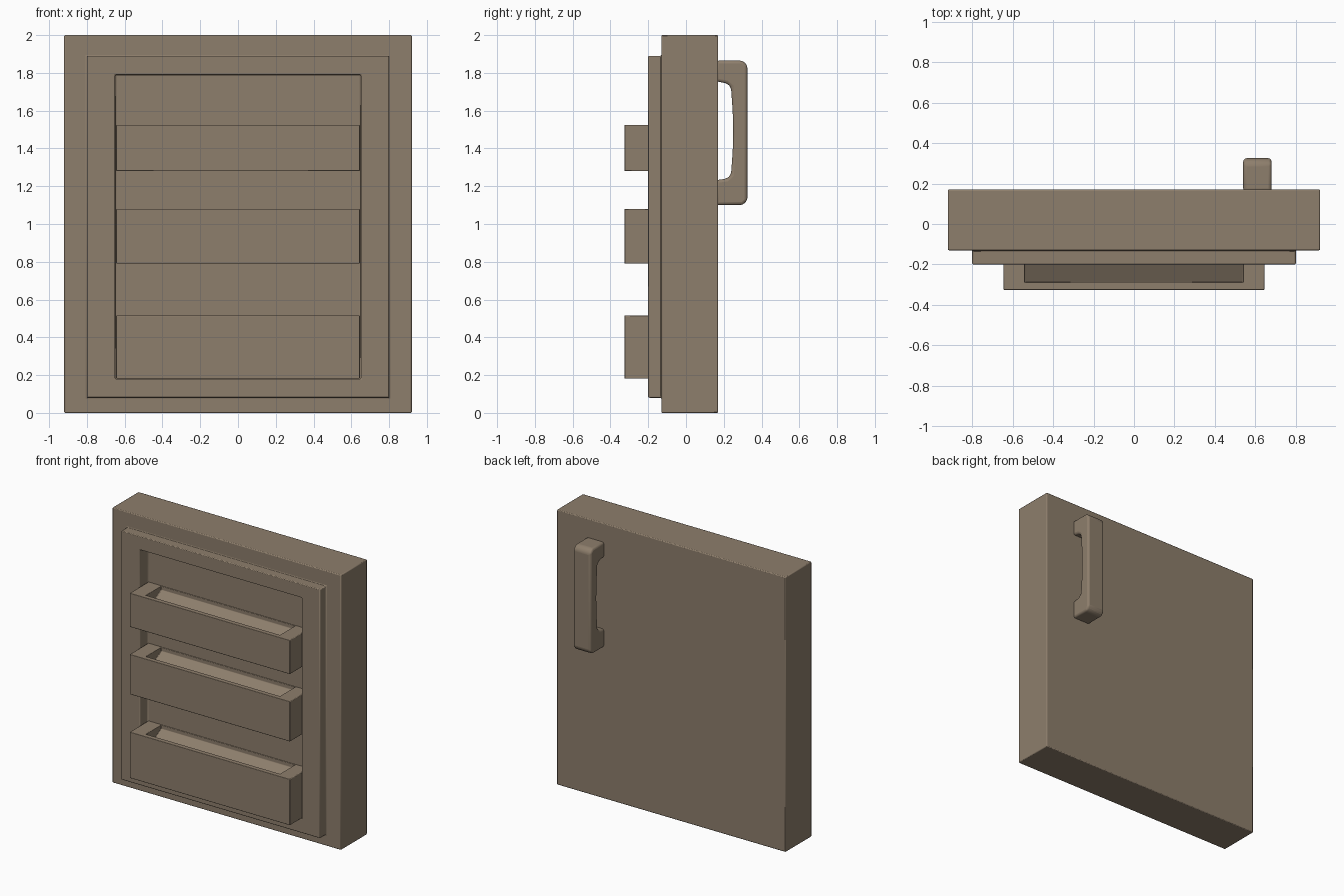
import bpy, bmesh

if "Cube" in bpy.data.objects:
    bpy.data.objects.remove(bpy.data.objects["Cube"])


def loft(name, rings, bevel, segments=2):
    """Skin a list of equal-length point rings and cap both ends."""
    bm = bmesh.new()
    loops = [[bm.verts.new(p) for p in ring] for ring in rings]
    n = len(loops[0])
    for a, b in zip(loops, loops[1:]):
        for i in range(n):
            j = (i + 1) % n
            bm.faces.new((a[i], a[j], b[j], b[i]))
    bm.faces.new(loops[0])
    bm.faces.new(loops[-1])
    bmesh.ops.recalc_face_normals(bm, faces=bm.faces)
    mesh = bpy.data.meshes.new(name)
    bm.to_mesh(mesh)
    bm.free()
    obj = bpy.data.objects.new(name, mesh)
    bpy.context.collection.objects.link(obj)
    mod = obj.modifiers.new("rounded_edges", 'BEVEL')
    mod.width = bevel
    mod.segments = segments
    mod.limit_method = 'ANGLE'
    bpy.ops.object.select_all(action='DESELECT')
    obj.select_set(True)
    bpy.context.view_layer.objects.active = obj
    bpy.ops.object.shade_smooth_by_angle()
    mat = obj.data.materials
    mat.append(paint)
    return obj


def rect_xz(half, z0, z1, y):
    return [(-half, y, z0), (half, y, z0), (half, y, z1), (-half, y, z1)]


def rect_xy(half, y0, y1, z0, z1):
    return [(-half, y0, z0), (half, y0, z0), (half, y1, z1), (-half, y1, z1)]


paint = bpy.data.materials.new("warm_taupe")
paint.diffuse_color = (0.27, 0.21, 0.15, 1)
paint.use_nodes = True
paint.node_tree.nodes["Principled BSDF"].inputs["Base Color"].default_value = paint.diffuse_color

# Door slab with raised liner frame and recessed panel
loft("door", [
    rect_xz(0.92, 0, 2, 0.17),
    rect_xz(0.92, 0, 2, -0.13),
    rect_xz(0.80, 0.08, 1.89, -0.13),
    rect_xz(0.80, 0.08, 1.89, -0.20),
    rect_xz(0.65, 0.18, 1.79, -0.20),
    rect_xz(0.65, 0.18, 1.79, -0.11),
], 0.006)

# Shelf bins with pockets whose floors rise toward the door
for label, z0, z1 in (("upper", 1.28, 1.525), ("middle", 0.79, 1.08), ("lower", 0.181, 0.515)):
    loft(label + "_bin", [
        rect_xy(0.645, -0.325, -0.105, z0, z0),
        rect_xy(0.645, -0.325, -0.105, z1, z1),
        rect_xy(0.54, -0.29, -0.112, z1, z1),
        rect_xy(0.54, -0.29, -0.112, z1 - 0.13, z1 - 0.03),
    ], 0.004)

# Handle: bracket profile in the side plane, extruded across its width
profile = [(0.16, 1.10), (0.30, 1.10), (0.325, 1.125), (0.325, 1.84), (0.30, 1.865),
           (0.16, 1.865), (0.16, 1.755), (0.215, 1.745), (0.238, 1.725), (0.247, 1.60),
           (0.25, 1.49), (0.247, 1.38), (0.238, 1.26), (0.215, 1.24), (0.16, 1.232)]
loft("handle", [[(x, y, z) for y, z in profile] for x in (0.54, 0.68)], 0.018, 3)
